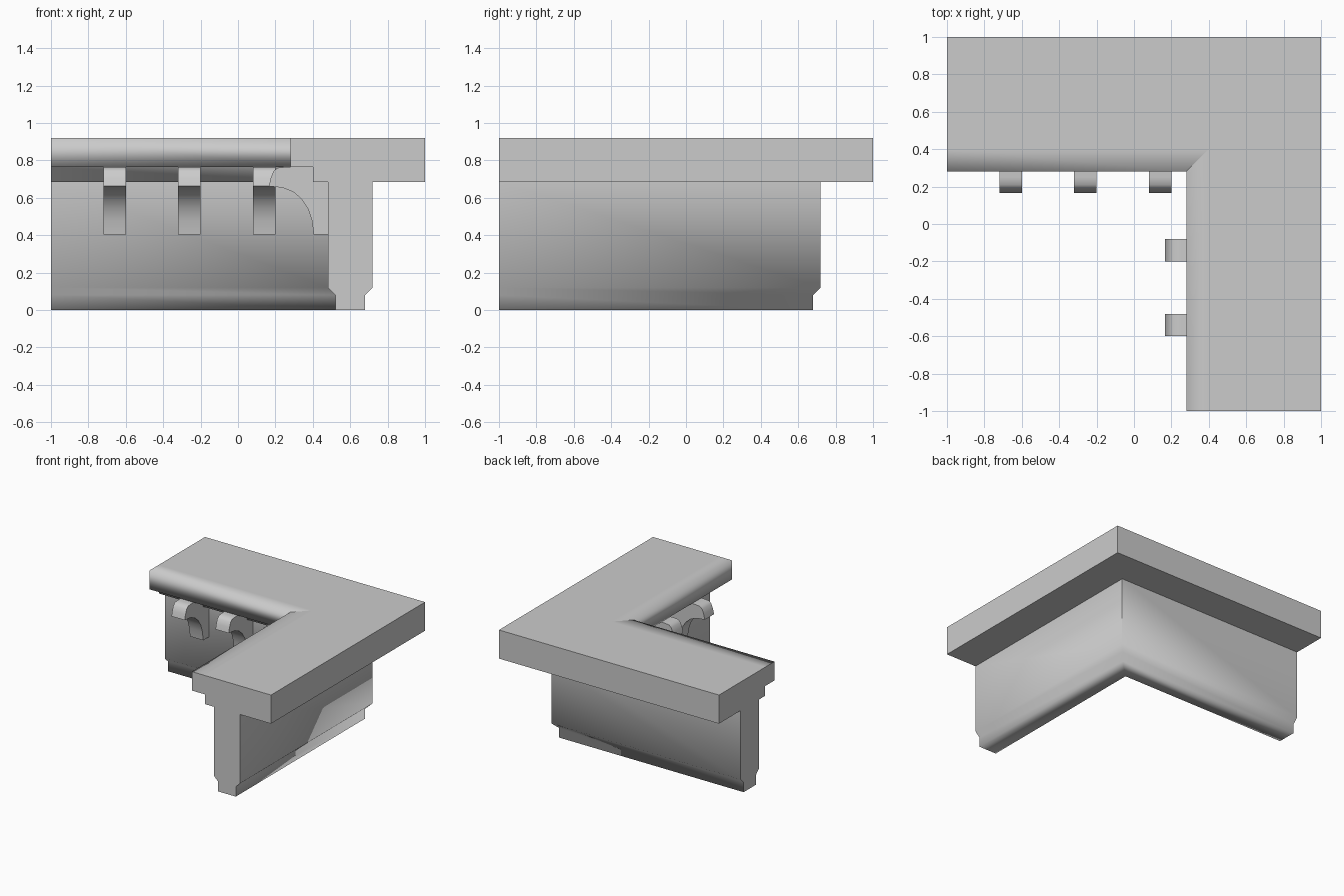
import bpy
import bmesh
from math import radians

cube = bpy.data.objects.get("Cube")
if cube:
    bpy.data.objects.remove(cube)

stone = bpy.data.materials.new("pale_stone")
stone.use_nodes = True
colour = (0.6, 0.6, 0.6, 1)
stone.diffuse_color = colour
stone.node_tree.nodes["Principled BSDF"].inputs["Base Color"].default_value = colour


def finish(name, bm):
    bmesh.ops.recalc_face_normals(bm, faces=bm.faces)
    mesh = bpy.data.meshes.new(name)
    bm.to_mesh(mesh)
    bm.free()
    mesh.materials.append(stone)
    obj = bpy.data.objects.new(name, mesh)
    bpy.context.collection.objects.link(obj)
    return obj


# Cornice: one cross-section (offset, height) mitred round the corner
section = [(0.28, 0.92), (0.4, 0.92), (1, 0.92), (1, 0.685), (0.72, 0.685),
           (0.72, 0.12), (0.68, 0.08), (0.68, 0), (0.52, 0), (0.52, 0.08),
           (0.48, 0.12), (0.48, 0.685), (0.4, 0.685), (0.4, 0.765), (0.28, 0.765)]
bm = bmesh.new()
rings = [[bm.verts.new(p(d) + (z,)) for d, z in section]
         for p in (lambda d: (d, -1), lambda d: (d, d), lambda d: (-1, d))]
count = len(section)
for a, b in zip(rings, rings[1:]):
    for i in range(count):
        j = (i + 1) % count
        bm.faces.new((a[i], a[j], b[j], b[i])).smooth = True
for ring in (rings[0], rings[2]):
    cap = bm.faces.new(ring)
    for edge in cap.edges:
        edge.smooth = False

# Crisp slab edges and mitre, soft base and inner moulding
crisp = {2, 3, 4, 11}
for a, b in zip(rings, rings[1:]):
    for i in crisp:
        bm.edges.get((a[i], b[i])).smooth = False
for i in range(count):
    edge = bm.edges.get((rings[1][i], rings[1][(i + 1) % count]))
    if max(v.co.z for v in edge.verts) > 0.12:
        edge.smooth = False
finish("corner_cornice", bm)


# Brackets: scrolled profile (offset, height) extruded along the arm
profile = [(0.48, 0.405), (0.405, 0.405), (0.395, 0.48), (0.375, 0.54),
           (0.34, 0.593), (0.295, 0.632), (0.24, 0.654), (0.165, 0.662),
           (0.175, 0.705), (0.19, 0.742), (0.21, 0.76), (0.25, 0.764), (0.48, 0.764)]


def bracket(name, start, along_x):
    bm = bmesh.new()
    sides = []
    for t in (start, start + 0.12):
        sides.append([bm.verts.new((t, d, z) if along_x else (d, t, z))
                      for d, z in profile])
        bm.faces.new(sides[-1])
    a, b = sides
    for i in range(len(profile)):
        j = (i + 1) % len(profile)
        bm.faces.new((a[i], a[j], b[j], b[i]))
    obj = finish(name, bm)
    bpy.ops.object.select_all(action="DESELECT")
    obj.select_set(True)
    bpy.context.view_layer.objects.active = obj
    bpy.ops.object.shade_smooth_by_angle(angle=radians(50))


for n, x in enumerate((-0.72, -0.32, 0.08)):
    bracket(f"back_arm_bracket_{n + 1}", x, True)
for n, y in enumerate((-0.2, -0.6)):
    bracket(f"side_arm_bracket_{n + 1}", y, False)
